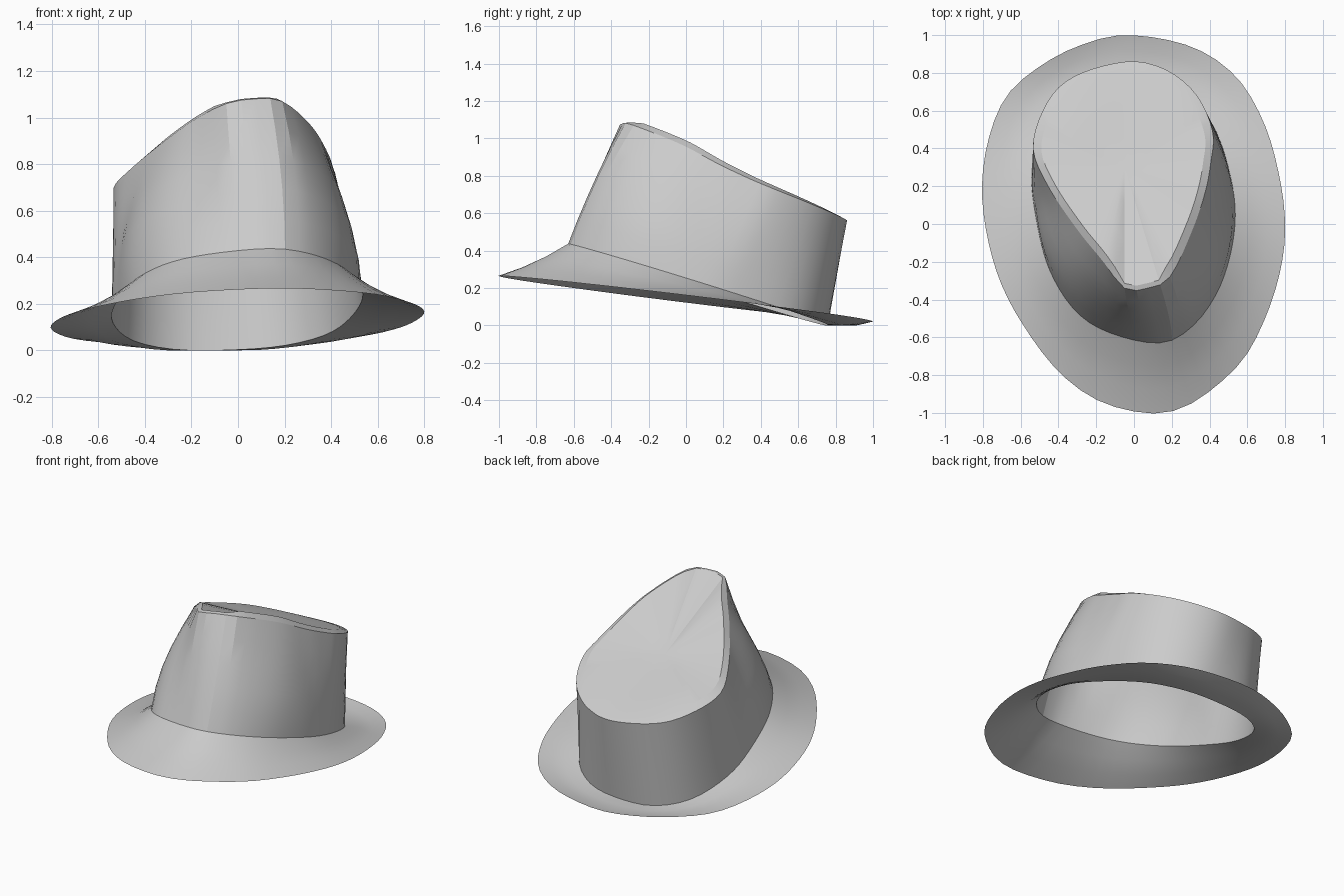
import bpy, bmesh, math
from mathutils import Vector

SEGMENTS = 64

cube = bpy.data.objects.get("Cube")
if cube:
    bpy.data.objects.remove(cube)

# Single grey felt colour
felt = bpy.data.materials.new("grey_felt")
felt.use_nodes = True
felt_colour = (0.6, 0.6, 0.6, 1)
felt.diffuse_color = felt_colour
felt.node_tree.nodes["Principled BSDF"].inputs["Base Color"].default_value = felt_colour


def clamp(value):
    return min(1, max(0, value))


def smooth_loop(points, steps=12):
    """Closed Catmull-Rom curve through the given points."""
    count = len(points)
    result = []
    for i in range(count):
        a, b, c, d = (points[(i + k - 1) % count] for k in range(4))
        for s in range(steps):
            t = s / steps
            result.append(0.5 * (2 * b + (c - a) * t
                                 + (2 * a - 5 * b + 4 * c - d) * t ** 2
                                 + (3 * b - a - 3 * c + d) * t ** 3))
    return result


def ring_by_angle(points, centre):
    """Resample a closed outline at equal angles around its centre."""
    outline = smooth_loop(points)
    ring = []
    for i in range(SEGMENTS):
        angle = math.tau * i / SEGMENTS
        ray = Vector((math.cos(angle), math.sin(angle)))
        for p, q in zip(outline, outline[1:] + outline[:1]):
            u, v = p.xy - centre, q.xy - centre
            side_p = ray.cross(u)
            side_q = ray.cross(v)
            if side_p <= 0 < side_q and ray.dot(u + v) > 0:
                ring.append(p.lerp(q, side_p / (side_p - side_q)))
                break
    return ring


def blend(inner, outer, t):
    return [a.lerp(b, t) for a, b in zip(inner, outer)]


def build_surface(name, rings, tip=None):
    """Skin consecutive rings, with an optional fan to one tip point."""
    bm = bmesh.new()
    rows = [[bm.verts.new(p) for p in ring] for ring in rings]
    for low, high in zip(rows, rows[1:]):
        for i in range(SEGMENTS):
            j = (i + 1) % SEGMENTS
            bm.faces.new((low[i], low[j], high[j], high[i]))
    if tip:
        top = bm.verts.new(tip)
        for i in range(SEGMENTS):
            bm.faces.new((rows[-1][i], rows[-1][(i + 1) % SEGMENTS], top))
    mesh = bpy.data.meshes.new(name)
    bm.to_mesh(mesh)
    bm.free()
    mesh.materials.append(felt)
    obj = bpy.data.objects.new(name, mesh)
    bpy.context.collection.objects.link(obj)
    bpy.context.view_layer.objects.active = obj
    obj.select_set(True)
    bpy.ops.object.shade_smooth_by_angle(angle=math.radians(18))
    obj.select_set(False)


# Rim of the brim lies on a plane tipped down to the back
rim_outline = [(.8, 0), (.77, .25), (.69, .53), (.54, .78), (.3, .94),
               (-.04, 1), (-.3, .94), (-.52, .82), (-.68, .67), (-.77, .45),
               (-.805, .2), (-.78, -.05), (-.71, -.3), (-.59, -.53), (-.41, -.77),
               (-.2, -.93), (.05, -1), (.24, -.98), (.42, -.87), (.59, -.7),
               (.71, -.46), (.78, -.22)]
rim = ring_by_angle([Vector((x, y, .142 - .12 * y + .025 * x))
                     for x, y in rim_outline], Vector((0, .05)))

# Head opening lies on a steeper plane, a little lower on one side
base_outline = [(.535, 0), (.5, .3), (.39, .57), (.2, .72), (-.03, .76),
                (-.27, .73), (-.45, .59), (-.535, .35), (-.53, .1), (-.44, -.26),
                (-.24, -.52), (.1, -.63), (.3, -.55), (.46, -.32)]
base = ring_by_angle([Vector((x, y, max(0, .43 - .31 * (y + .62) + .03 * x)))
                      for x, y in base_outline], Vector((0, .05)))

# Pinched teardrop edge at the top of the crown
edge_outline = [(.41, .35, .78), (.42, .47, .73), (.37, .62, .67), (.28, .74, .62),
                (.14, .83, .58), (-.04, .86, .56), (-.3, .79, .58),
                (-.45, .66, .62), (-.535, .42, .69), (-.46, .21, .78),
                (-.3, -.03, .91), (-.17, -.19, 1), (-.05, -.34, 1.06),
                (.07, -.34, 1.08), (.19, -.28, 1.07), (.31, -.03, .97),
                (.38, .18, .86)]
edge = ring_by_angle([Vector(p) for p in edge_outline], Vector((-.05, .3)))


def bulged(t):
    """Crown wall level, swelling on the front flanks."""
    ring = blend(base, edge, t)
    arch = t * (1 - t)
    for p in ring:
        out = Vector((p.x, p.y - .1, 0)).normalized()
        swell = clamp(.6 - p.y) if p.x > 0 else clamp(.25 - p.y)
        p.x *= 1 + .2 * arch * swell
        if out.y < 0:
            p += out * abs(out.x * out.y) * .28 * arch
    return ring


# Brim, slightly dished between opening and rim
brim_rings = [blend(base, rim, t) for t in (1, .66, .33, 0)]
for ring in brim_rings[1:3]:
    for p in ring:
        p.z = max(0, p.z - .012)
build_surface("brim", brim_rings)

# Crown side wall
build_surface("crown_wall", [bulged(t) for t in (0, .2, .4, .6, .8, 1)])

# Crown top with a bevelled border, narrow at the tip, rising to a shallow dent
dent = Vector((-.05, .3, .785))
lip = []
for p in edge:
    inset = .04 if p.y < -.28 else .09
    q = p.lerp(dent, inset)
    q.z += .4 * inset * clamp(1 - p.y)
    lip.append(q)
middle = [dent] * SEGMENTS
build_surface("crown_top", [edge, lip, blend(lip, middle, .35),
                            blend(lip, middle, .7)], dent)
